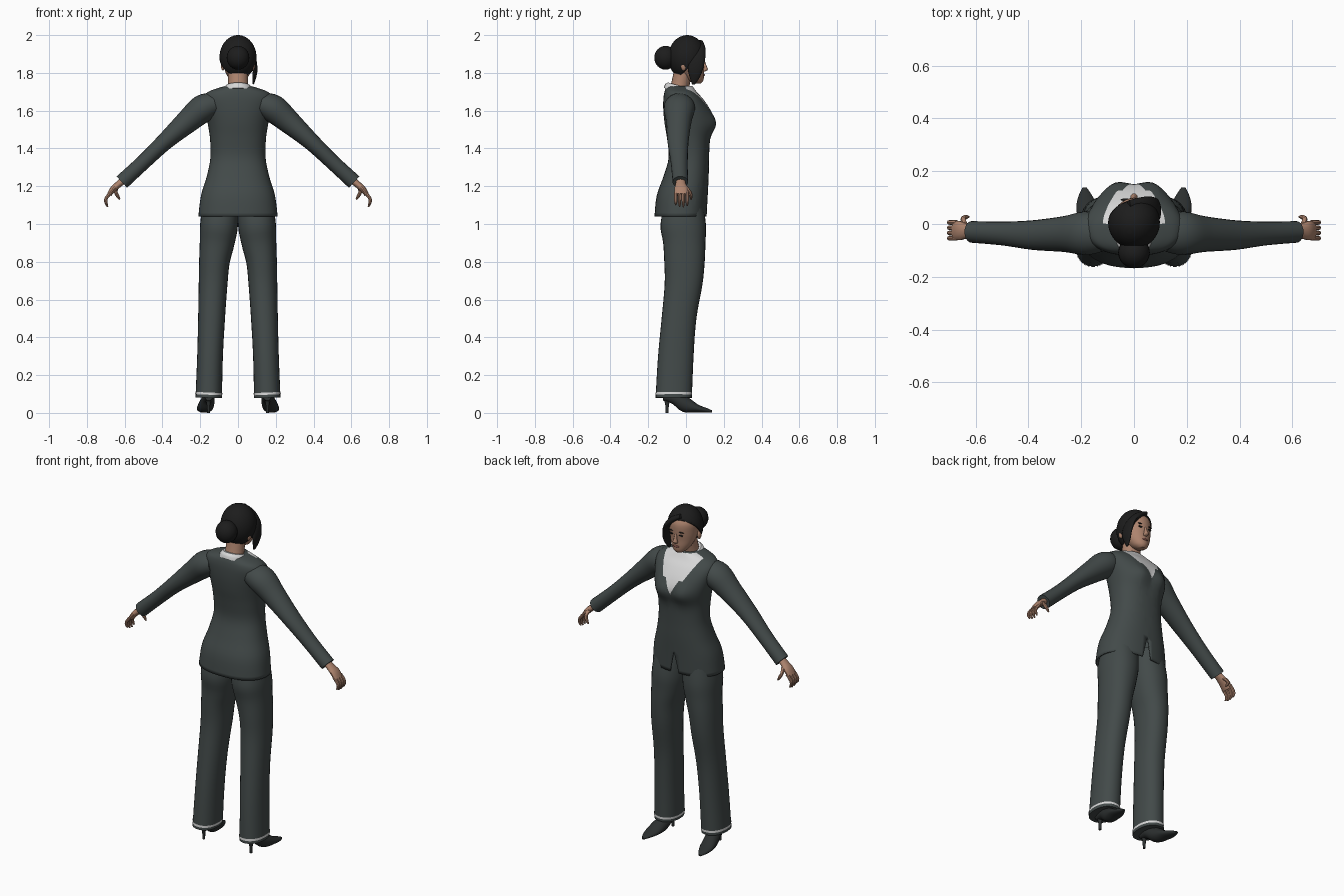
import bpy, bmesh, math
from mathutils import Vector

if "Cube" in bpy.data.objects:
    bpy.data.objects.remove(bpy.data.objects["Cube"])


def material(name, rgb):
    m = bpy.data.materials.new(name)
    m.use_nodes = True
    m.diffuse_color = (*rgb, 1)
    m.node_tree.nodes["Principled BSDF"].inputs["Base Color"].default_value = (*rgb, 1)
    return m


SUIT = material("dark slate cloth", (0.055, 0.068, 0.067))
HAIR = material("black hair", (0.012, 0.012, 0.012))
SKIN = material("warm skin", (0.42, 0.23, 0.155))
WHITE = material("white cotton", (0.68, 0.68, 0.68))
SHOE = material("black leather", (0.025, 0.029, 0.029))
LIP = material("muted lips", (0.27, 0.10, 0.08))
X, Y, Z = Vector((1, 0, 0)), Vector((0, 1, 0)), Vector((0, 0, 1))


def finish(bm, name, mats, angle=40):
    bmesh.ops.recalc_face_normals(bm, faces=bm.faces)
    me = bpy.data.meshes.new(name)
    bm.to_mesh(me)
    bm.free()
    ob = bpy.data.objects.new(name, me)
    bpy.context.collection.objects.link(ob)
    for m in mats:
        me.materials.append(m)
    bpy.ops.object.select_all(action="DESELECT")
    ob.select_set(True)
    bpy.context.view_layer.objects.active = ob
    bpy.ops.object.shade_smooth_by_angle(angle=math.radians(angle))
    return ob


def smooth_path(rings, steps):
    """Catmull-Rom interpolation of (x, y, z, half_u, half_w) rings."""
    out = []
    for i in range(len(rings) - 1):
        a, b, c, d = (rings[max(0, min(len(rings) - 1, i + k))] for k in (-1, 0, 1, 2))
        for j in range(steps):
            t = j / steps
            out.append([q + 0.5 * t * (r - p + t * (2*p - 5*q + 4*r - s + t * (3*(q - r) + s - p)))
                        for p, q, r, s in zip(a, b, c, d)])
    return out + [list(rings[-1])]


def loft(rings, n=20, steps=4, side=Y, power=2.0, caps=(True, True), mirror=1):
    """Skin superellipse rings; every ring contains the side direction."""
    path = smooth_path(rings, steps)
    bm, loops = bmesh.new(), []
    for i, (x, y, z, hu, hw) in enumerate(path):
        p, q = path[max(i - 1, 0)], path[min(i + 1, len(path) - 1)]
        u = side.cross(Vector(q[:3]) - Vector(p[:3])).normalized()
        loop = []
        for k in range(n):
            a = math.tau * k / n
            c, s = math.cos(a), math.sin(a)
            co = (Vector((x, y, z)) + u * hu * math.copysign(abs(c) ** (2 / power), c)
                  + side * hw * math.copysign(abs(s) ** (2 / power), s))
            co.x *= mirror
            loop.append(bm.verts.new(co))
        loops.append(loop)
    for a, b in zip(loops, loops[1:]):
        for k in range(n):
            bm.faces.new((a[k], a[(k + 1) % n], b[(k + 1) % n], b[k]))
    if caps[0]:
        bm.faces.new(loops[0])
    if caps[1]:
        bm.faces.new(loops[-1])
    return bm


def ball(name, loc, radii, mat, segs=24):
    bm = bmesh.new()
    bmesh.ops.create_uvsphere(bm, u_segments=segs, v_segments=segs // 2, radius=1)
    bmesh.ops.scale(bm, vec=radii, verts=bm.verts)
    bmesh.ops.translate(bm, vec=loc, verts=bm.verts)
    return finish(bm, name, [mat], 60)


def cut_front(bm, point, normal):
    faces = [f for f in bm.faces if f.calc_center_median().y > 0]
    geom = faces + list({e for f in faces for e in f.edges}) + list({v for f in faces for v in f.verts})
    bmesh.ops.bisect_plane(bm, geom=geom, plane_co=point, plane_no=normal, dist=1e-5)


# Jacket body: z, half width, back y, front y
sections = [(1.04, .21, -.167, .11), (1.15, .196, -.155, .115), (1.25, .166, -.12, .12),
            (1.35, .146, -.092, .122), (1.45, .148, -.1, .128), (1.53, .16, -.113, .148),
            (1.60, .175, -.12, .13), (1.66, .185, -.12, .092), (1.695, .165, -.115, .06),
            (1.715, .12, -.108, .045), (1.73, .07, -.1, .035)]
body = loft([(0, (b + f) / 2, z, w, (f - b) / 2) for z, w, b, f in sections],
            n=48, power=2.3, caps=(False, True))
for v in body.verts:
    if v.co.y > 0:      # bust
        d = ((abs(v.co.x) - .07) / .05) ** 2 + ((v.co.z - 1.53) / .06) ** 2
        v.co.y += .018 * math.exp(-d)
NECK_Z, SLIT_Z, FLAP_Z = 1.52, 1.17, 1.605
for s in (1, -1):
    cut_front(body, (0, 0, NECK_Z), (s, 0, -.5))
    cut_front(body, (s * .022, 0, NECK_Z), (s, 0, -.5))
    cut_front(body, (0, 0, SLIT_Z), (s, 0, .22))
cut_front(body, (0, 0, FLAP_Z), Z)
slit = []
for f in body.faces:
    c = f.calc_center_median()
    wide = .022 if c.z > FLAP_Z else 0
    if c.y > 0 and c.z > NECK_Z and abs(c.x) < .5 * (c.z - NECK_Z) + wide:
        f.material_index = 1
    if c.y > 0 and abs(c.x) < .22 * (SLIT_Z - c.z):
        slit.append(f)
bmesh.ops.delete(body, geom=slit, context="FACES")
jacket = finish(body, "jacket", [SUIT, WHITE])
mod = jacket.modifiers.new("cloth thickness", "SOLIDIFY")
mod.thickness = .007

# Shirt collar, dropping towards the front
collar = loft([(0, -.035, 1.70, .085, .082), (0, -.035, 1.722, .075, .075),
               (0, -.03, 1.735, .064, .066)], n=32)
for v in collar.verts:
    v.co.z -= .28 * (v.co.y + .045)
finish(collar, "shirt_collar", [WHITE])

for s, label in ((1, "left"), (-1, "right")):
    # Sleeve
    finish(loft([(.12, -.035, 1.635, .06, .07), (.185, -.035, 1.612, .074, .083),
                 (.265, -.038, 1.545, .063, .068), (.385, -.042, 1.438, .046, .056),
                 (.5, -.036, 1.328, .04, .045), (.615, -.03, 1.222, .041, .041)],
                mirror=s), label + "_sleeve", [SUIT])
    # Hand
    finish(loft([(.59, -.03, 1.245, .02, .024), (.63, -.028, 1.212, .018, .027),
                 (.66, -.025, 1.185, .017, .037), (.682, -.026, 1.155, .012, .036)],
                n=14, mirror=s), label + "_palm", [SKIN])
    for i, name in enumerate(("little", "ring", "middle", "index")):
        y, drop = -.054 + .02 * i, (.012, .002, 0, .006)[i]
        finish(loft([(.672, y, 1.168, .009, .009), (.697, y, 1.138, .009, .009),
                     (.7, y, 1.115, .008, .008), (.69, y, 1.09 + drop, .004, .004)],
                    n=8, steps=2, mirror=s), f"{label}_{name}_finger", [SKIN])
    finish(loft([(.64, -.005, 1.2, .012, .013), (.648, .018, 1.172, .01, .011),
                 (.638, .026, 1.15, .009, .009), (.626, .027, 1.13, .004, .004)],
                n=8, steps=2, mirror=s), label + "_thumb", [SKIN])
    # Trouser leg
    finish(loft([(.09, -.01, 1.14, .09, .095), (.1, -.015, 1.0, .1, .12),
                 (.111, -.009, .9, .092, .112), (.125, -.008, .8, .081, .107),
                 (.132, -.013, .68, .076, .1), (.14, -.037, .5, .071, .092),
                 (.148, -.054, .3, .068, .094), (.155, -.065, .08, .07, .096)],
                n=28, power=2.2, mirror=s), label + "_trouser_leg", [SUIT])
    # Broken white stitching around the hem
    hem = loft([(.1545, -.0645, .108, .0715, .097), (.155, -.065, .096, .0715, .0975)],
               n=56, steps=1, power=2.2, caps=(False, False), mirror=s)
    hem.faces.ensure_lookup_table()
    bmesh.ops.delete(hem, geom=[f for f in hem.faces if f.index % 4 == 0], context="FACES")
    finish(hem, label + "_hem_stitching", [WHITE])
    # Shoe with slim heel
    finish(loft([(.155, -.12, .085, .02, .02), (.158, -.06, .075, .03, .034),
                 (.168, .0, .042, .04, .041), (.178, .06, .023, .021, .041),
                 (.184, .105, .014, .013, .027), (.187, .138, .007, .006, .008)],
                n=18, side=X, mirror=s), label + "_shoe", [SHOE])
    finish(loft([(.156, -.1, .08, .017, .02), (.156, -.1, .04, .009, .01),
                 (.156, -.1, 0, .007, .008)], n=10, mirror=s), label + "_shoe_heel", [SHOE])
    # Facial features
    ball(label + "_ear", (s * .08, -.012, 1.838), (.01, .016, .026), SKIN, 12)
    ball(label + "_eye", (s * .032, .092, 1.858), (.014, .005, .005), HAIR, 12)
    ball(label + "_eyebrow", (s * .033, .092, 1.876), (.018, .005, .003), HAIR, 12)

# Neck and head
finish(loft([(0, -.045, 1.69, .06, .055), (0, -.03, 1.74, .053, .05),
             (0, -.012, 1.82, .053, .05)]), "neck", [SKIN])
finish(loft([(0, .062, 1.745, .018, .018), (0, .05, 1.76, .04, .042),
             (0, .036, 1.79, .06, .059), (0, .022, 1.825, .073, .073),
             (0, .014, 1.87, .08, .084), (0, .01, 1.925, .08, .084),
             (0, .008, 1.97, .05, .05)], n=32), "head", [SKIN])
finish(loft([(0, .094, 1.862, .006, .006), (0, .1, 1.835, .009, .01),
             (0, .102, 1.818, .014, .014), (0, .095, 1.808, .01, .008)], n=12), "nose", [SKIN])
ball("mouth", (0, .094, 1.788), (.02, .006, .006), LIP, 12)

# Hair: cap trimmed around the face, swept lock and bun
cap = bmesh.new()
bmesh.ops.create_uvsphere(cap, u_segments=40, v_segments=24, radius=1)
bmesh.ops.scale(cap, vec=(.098, .1, .118), verts=cap.verts)
bmesh.ops.translate(cap, vec=(0, .006, 1.882), verts=cap.verts)
bmesh.ops.bisect_plane(cap, geom=cap.verts[:] + cap.edges[:] + cap.faces[:], clear_outer=True,
                       plane_co=(0, .08, 1.93), plane_no=(-.2, .75, -.65))
ob = finish(cap, "hair_cap", [HAIR])
mod = ob.modifiers.new("hair thickness", "SOLIDIFY")
mod.thickness = .01
finish(loft([(-.02, .07, 1.965, .012, .02), (.035, .075, 1.93, .018, .028),
             (.075, .06, 1.88, .018, .042), (.09, .05, 1.82, .013, .04),
             (.086, .046, 1.775, .01, .026), (.08, .04, 1.74, .004, .008)], n=16),
       "swept_hair_lock", [HAIR])
ball("hair_bun", (0, -.108, 1.88), (.06, .06, .063), HAIR)
